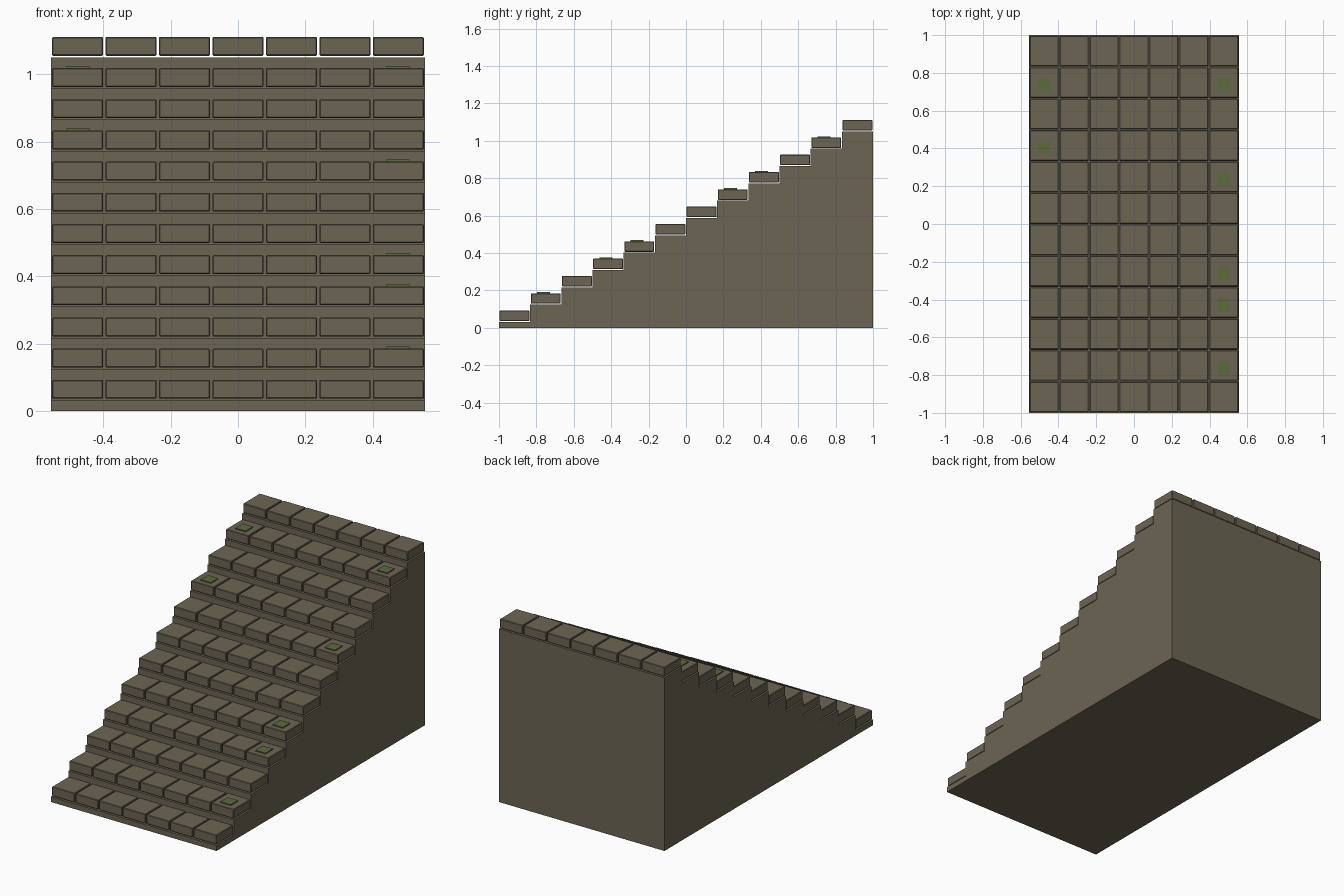
import bpy, bmesh
from mathutils import Matrix, Vector

if "Cube" in bpy.data.objects:
    bpy.data.objects.remove(bpy.data.objects["Cube"])

STEPS, COLS = 12, 7
WIDTH, RISE, DEPTH = 1.111, 0.0926, 2 / 12
STONE_H, GAP, LIP = 0.056, 0.007, 0.0045


def material(name, color):
    m = bpy.data.materials.new(name)
    m.diffuse_color = (*color, 1)
    m.use_nodes = True
    m.node_tree.nodes["Principled BSDF"].inputs["Base Color"].default_value = m.diffuse_color
    return m


stone_mat = material("weathered stone", (0.150, 0.130, 0.088))
moss_mat = material("moss green", (0.105, 0.148, 0.045))


def add_box(bm, lo, hi):
    lo, hi = Vector(lo), Vector(hi)
    mat = Matrix.Translation((lo + hi) / 2) @ Matrix.Diagonal((*(hi - lo), 1))
    bmesh.ops.create_cube(bm, size=1, matrix=mat)


def make_object(name, boxes, mat, bevel=0):
    bm = bmesh.new()
    for lo, hi in boxes:
        add_box(bm, lo, hi)
    mesh = bpy.data.meshes.new(name)
    bm.to_mesh(mesh)
    bm.free()
    mesh.materials.append(mat)
    ob = bpy.data.objects.new(name, mesh)
    bpy.context.collection.objects.link(ob)
    if bevel:
        mod = ob.modifiers.new("worn edges", 'BEVEL')
        mod.width = bevel
        mod.segments = 1
    return ob


# Solid core block and a row of paving stones for every step
pitch = WIDTH / COLS
for i in range(STEPS):
    y0, top = -1 + i * DEPTH, (i + 1) * RISE
    core_top = top - STONE_H - LIP
    make_object(f"step_core_{i + 1}",
                [((-WIDTH / 2, y0, 0), (WIDTH / 2, y0 + DEPTH, core_top))], stone_mat)
    row = []
    for c in range(COLS):
        x0 = -WIDTH / 2 + c * pitch
        row.append(((x0 + GAP / 2, y0 + GAP / 2, top - STONE_H),
                    (x0 + pitch - GAP / 2, y0 + DEPTH - GAP / 2, top)))
    make_object(f"tread_stones_{i + 1}", row, stone_mat, bevel=0.003)

# Moss patches near the ends of some steps: (step index, side)
patches = []
for i, side in [(1, 1), (3, 1), (4, 1), (7, 1), (8, -1), (10, -1), (10, 1)]:
    x, y, z = side * 0.475, -1 + (i + 0.5) * DEPTH - 0.012, (i + 1) * RISE
    patches.append(((x - 0.034, y - 0.035, z - 0.002), (x + 0.034, y + 0.035, z + 0.006)))
make_object("moss_patches", patches, moss_mat)
